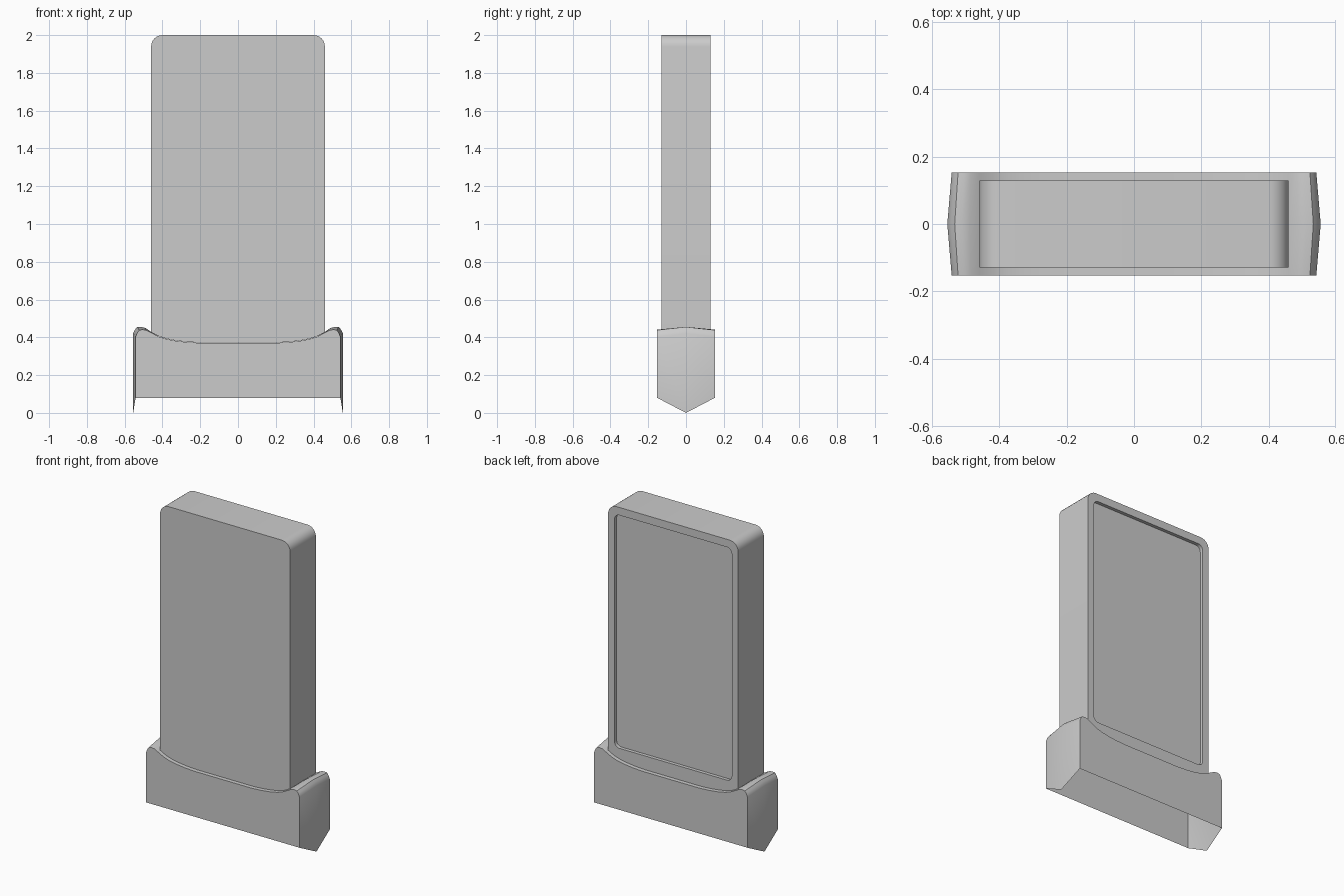
import bpy, bmesh
from math import sin, cos, pi

if "Cube" in bpy.data.objects:
    bpy.data.objects.remove(bpy.data.objects["Cube"])

# Half of the saddle-shaped top edge of the base: x, z, extra height at y = 0
SADDLE = [(0.10, 0.37, 0), (0.20, 0.37, 0), (0.27, 0.374, 0), (0.33, 0.381, 0),
          (0.38, 0.391, 0), (0.42, 0.404, 0), (0.46, 0.425, 0.004), (0.485, 0.438, 0.011),
          (0.505, 0.441, 0.014), (0.523, 0.438, 0.017), (0.533, 0.424, 0.018),
          (0.542, 0.403, 0.018)]


def make_object(name, bm):
    bmesh.ops.recalc_face_normals(bm, faces=bm.faces)
    mesh = bpy.data.meshes.new(name)
    bm.to_mesh(mesh)
    bm.free()
    obj = bpy.data.objects.new(name, mesh)
    bpy.context.collection.objects.link(obj)
    return obj


def smooth(obj, angle):
    bpy.ops.object.select_all(action='DESELECT')
    obj.select_set(True)
    bpy.context.view_layer.objects.active = obj
    bpy.ops.object.shade_smooth_by_angle(angle=angle)


def arc(cx, cz, r, start, steps=6):
    return [(cx + r * cos(start + pi / 2 * i / steps),
             cz + r * sin(start + pi / 2 * i / steps)) for i in range(steps + 1)]


def prism(name, outline, y0, y1):
    bm = bmesh.new()
    face = bm.faces.new([bm.verts.new((x, y0, z)) for x, z in outline])
    ext = bmesh.ops.extrude_face_region(bm, geom=[face])
    for v in ext['geom']:
        if isinstance(v, bmesh.types.BMVert):
            v.co.y = y1
    return make_object(name, bm)


# Upright slab with rounded top corners and a bottom that follows the saddle
foot = [(x, z + 0.002) for x, z, _ in SADDLE if x <= 0.46]
outline = ([(-x, z) for x, z in reversed(foot)] + foot
           + arc(0.40, 1.94, 0.06, 0) + arc(-0.40, 1.94, 0.06, pi / 2))
slab = prism("upright_slab", outline, -0.13, 0.13)

# Shallow rounded recess in the back of the slab
r, hx, zb, zt = 0.035, 0.415, 0.46, 1.95
recess = (arc(hx - r, zt - r, r, 0) + arc(r - hx, zt - r, r, pi / 2)
          + arc(r - hx, zb + r, r, pi) + arc(hx - r, zb + r, r, 1.5 * pi))
cutter = prism("recess_cutter", recess, 0.108, 0.2)
cutter.hide_render = True
cut = slab.modifiers.new("back_recess", 'BOOLEAN')
cut.operation = 'DIFFERENCE'
cut.solver = 'EXACT'
cut.object = cutter
bpy.context.view_layer.objects.active = slab
bpy.ops.object.modifier_apply(modifier=cut.name)
bpy.data.objects.remove(cutter)
smooth(slab, 0.6)

# Hollow base: three cross-sections lofted front to back, open underneath
bm = bmesh.new()
rings = []
for y, mid in ((-0.153, 0), (0, 1), (0.153, 0)):
    half = [(x + mid * 0.013 * max(0, (x - 0.46) / 0.082), z + mid * rise)
            for x, z, rise in SADDLE]
    half.append((half[-1][0], 0.08 * (1 - mid)))
    points = [(-x, z) for x, z in reversed(half)] + half
    rings.append([bm.verts.new((x, y, z)) for x, z in points])
for a, b in zip(rings, rings[1:]):
    for i in range(len(a) - 1):
        bm.faces.new((a[i], a[i + 1], b[i + 1], b[i]))
bm.faces.new(rings[0])
bm.faces.new(rings[2])
base = make_object("hollow_base", bm)
smooth(base, 0.6)
